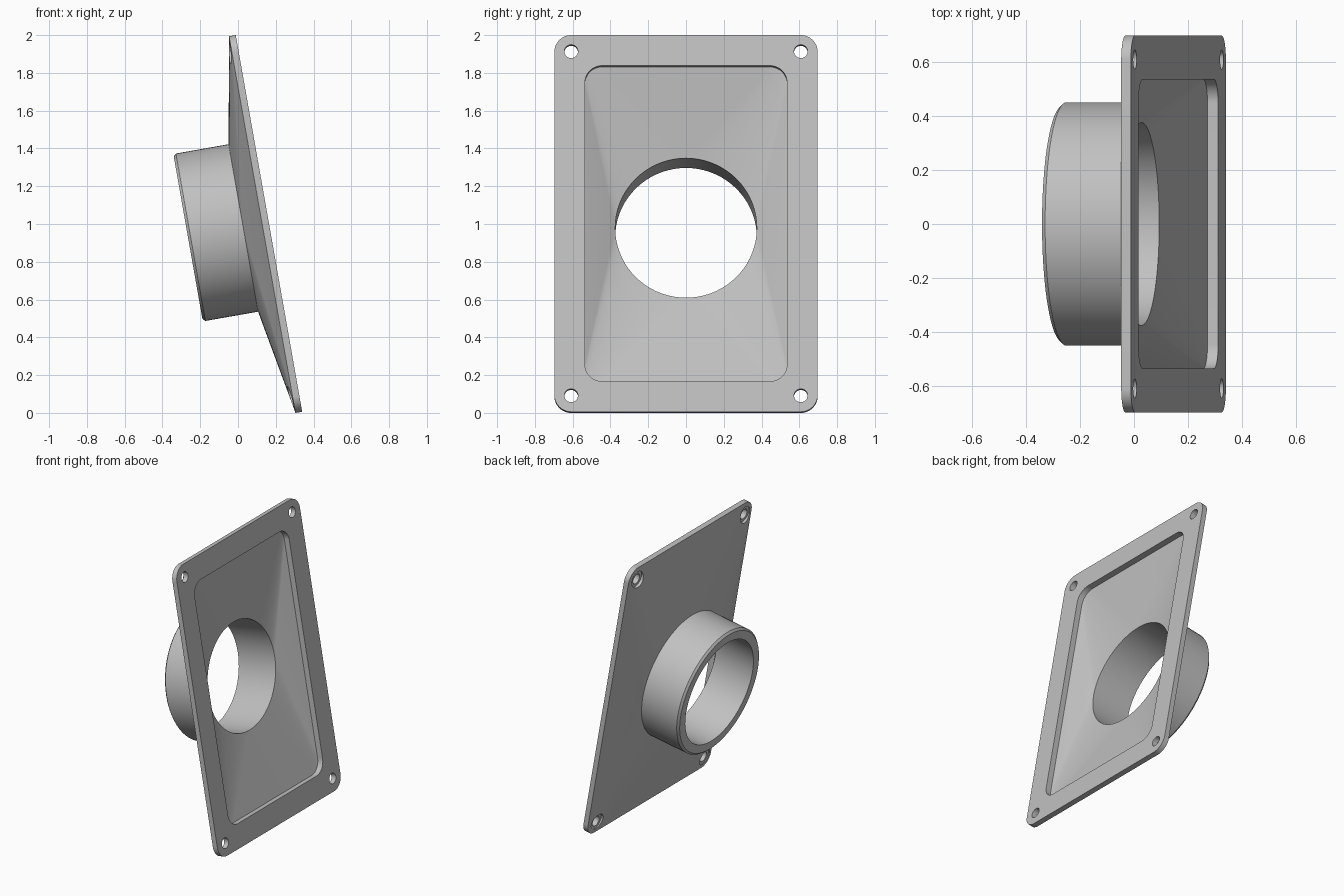
import bpy, bmesh
from math import sin, cos, pi, radians
from mathutils import Matrix, Vector

cube = bpy.data.objects.get("Cube")
if cube:
    bpy.data.objects.remove(cube)

STEPS = 18                      # segments per quarter turn
TILT = radians(10)
T = 0.036                       # plate thickness
HALF_Y, HALF_U = 0.697, 1.0125  # plate half width and half height
NECK = -0.138                   # depth where the tube starts
END = -0.435                    # depth of the tube mouth

grey = bpy.data.materials.new("light grey")
grey.use_nodes = True
colour = (0.53, 0.53, 0.53, 1)
grey.diffuse_color = colour
grey.node_tree.nodes["Principled BSDF"].inputs["Base Color"].default_value = colour

# local x is the plate normal, local z runs up the plate
frame = Matrix.Translation((0.164, 0, 1.003)) @ Matrix.Rotation(-TILT, 4, 'Y')


def ring(depth, half_y, half_u, radius):
    """Rounded rectangle; a circle when the half sizes equal the radius."""
    pts = []
    for q, (sy, su) in enumerate([(1, 1), (-1, 1), (-1, -1), (1, -1)]):
        for i in range(STEPS + 1):
            a = (q + i / STEPS) * pi / 2
            pts.append(Vector((depth, sy * (half_y - radius) + radius * cos(a),
                               su * (half_u - radius) + radius * sin(a))))
    return pts


def circle(depth, r):
    return ring(depth, r, r, r)


def make_object(name, bm):
    bmesh.ops.remove_doubles(bm, verts=bm.verts, dist=1e-5)
    bmesh.ops.recalc_face_normals(bm, faces=bm.faces)
    bm.transform(frame)
    mesh = bpy.data.meshes.new(name)
    bm.to_mesh(mesh)
    bm.free()
    mesh.materials.append(grey)
    obj = bpy.data.objects.new(name, mesh)
    bpy.context.collection.objects.link(obj)
    return obj


# Flange, square-to-round transition and tube as one closed skin
rings = [
    ring(0, HALF_Y, HALF_U, 0.09),
    ring(-T, HALF_Y, HALF_U, 0.09),
    circle(NECK, 0.45),
    circle(END + 0.014, 0.45),
    circle(END, 0.436),
    circle(END, 0.375),
    circle(NECK, 0.375),
    ring(-0.04, 0.535, 0.848, 0.09),
    ring(0, 0.535, 0.848, 0.09),
]
bm = bmesh.new()
loops = [[bm.verts.new(p) for p in r] for r in rings]
for a, b in zip(loops, loops[1:] + loops[:1]):
    for i in range(len(a)):
        j = (i + 1) % len(a)
        bm.faces.new((a[i], a[j], b[j], b[i]))
bmesh.ops.dissolve_degenerate(bm, dist=1e-5, edges=bm.edges)
adapter = make_object("flange_adapter", bm)

# Corner screw holes, with clearance for the heads behind the plate
bm = bmesh.new()
for y in (-0.608, 0.608):
    for u in (-0.925, 0.925):
        for r, near, far in ((0.036, 0.1, -0.3), (0.058, -T, -0.31)):
            place = Matrix.Translation(((near + far) / 2, y, u)) @ Matrix.Rotation(pi / 2, 4, 'Y')
            bmesh.ops.create_cone(bm, cap_ends=True, segments=32, radius1=r,
                                  radius2=r, depth=near - far, matrix=place)
cutter = make_object("screw_hole_cutter", bm)
cutter.hide_render = True

cut = adapter.modifiers.new("screw holes", 'BOOLEAN')
cut.operation = 'DIFFERENCE'
cut.solver = 'EXACT'
cut.use_self = True
cut.object = cutter

bpy.ops.object.select_all(action='DESELECT')
bpy.context.view_layer.objects.active = adapter
adapter.select_set(True)
bpy.ops.object.modifier_apply(modifier=cut.name)
bpy.data.objects.remove(cutter)
bpy.ops.object.shade_smooth_by_angle(angle=radians(20))
